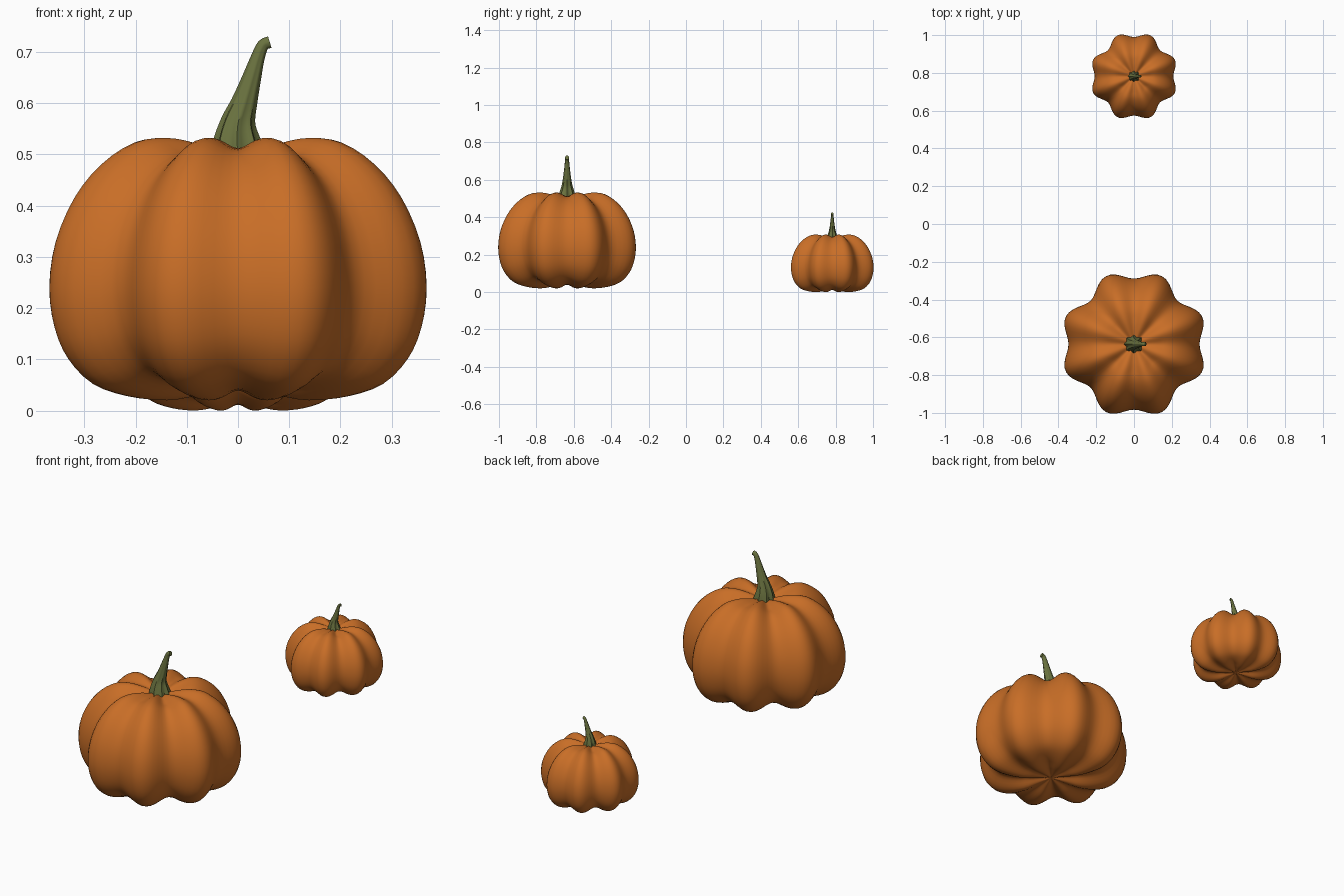
import bpy, bmesh, math
from mathutils import Vector

if "Cube" in bpy.data.objects:
    bpy.data.objects.remove(bpy.data.objects["Cube"])


def material(name, rgb):
    m = bpy.data.materials.new(name)
    m.diffuse_color = (*rgb, 1)
    m.use_nodes = True
    m.node_tree.nodes["Principled BSDF"].inputs["Base Color"].default_value = m.diffuse_color
    return m


ORANGE = material("pumpkin orange", (0.58, 0.155, 0.02))
GREEN = material("stem green", (0.145, 0.17, 0.05))


def skin(name, rings, mat, loc, scale):
    """Join closed rings of points into a capped, smooth-shaded mesh."""
    bm = bmesh.new()
    loops = [[bm.verts.new(p) for p in ring] for ring in rings]
    n = len(loops[0])
    for a, b in zip(loops, loops[1:]):
        for i in range(n):
            j = (i + 1) % n
            bm.faces.new((a[i], a[j], b[j], b[i]))
    bm.faces.new(loops[0][::-1])
    bm.faces.new(loops[-1])
    bmesh.ops.recalc_face_normals(bm, faces=bm.faces)
    me = bpy.data.meshes.new(name)
    bm.to_mesh(me)
    bm.free()
    me.materials.append(mat)
    ob = bpy.data.objects.new(name, me)
    bpy.context.collection.objects.link(ob)
    ob.location, ob.scale = loc, (scale,) * 3
    bpy.ops.object.select_all(action='DESELECT')
    ob.select_set(True)
    bpy.context.view_layer.objects.active = ob
    bpy.ops.object.shade_smooth_by_angle(angle=math.radians(50))
    return ob


def smooth_path(pts, steps):
    """Catmull-Rom interpolation through the given points."""
    pts = [Vector(p) for p in pts]
    ext = [2 * pts[0] - pts[1]] + pts + [2 * pts[-1] - pts[-2]]
    out = []
    for k in range(1, len(ext) - 2):
        a, b, c, d = ext[k - 1:k + 3]
        for s in range(steps):
            t = s / steps
            out.append(0.5 * (2 * b + (c - a) * t + (2 * a - 5 * b + 4 * c - d) * t * t
                              + (3 * b - a - 3 * c + d) * t ** 3))
    return out + [pts[-1]]


# Body profile (radius, height) at the lobes
BODY = [(0.004, 0.022), (0.08, 0.01), (0.15, 0.0), (0.23, 0.008), (0.30, 0.032),
        (0.35, 0.08), (0.378, 0.14), (0.389, 0.22), (0.376, 0.31), (0.338, 0.395),
        (0.283, 0.46), (0.215, 0.503), (0.15, 0.512), (0.09, 0.502), (0.04, 0.487),
        (0.004, 0.48)]
# Stem centre line (x, radius, z)
STEM = [(0, 0.05, 0.475), (-0.002, 0.041, 0.512), (0.001, 0.031, 0.545), (0.012, 0.024, 0.58),
        (0.027, 0.0175, 0.63), (0.039, 0.013, 0.67), (0.049, 0.0115, 0.693), (0.062, 0.0115, 0.699)]
MID = 0.25


def pumpkin(prefix, loc, scale):
    # Eight-lobed body
    rings = []
    for r, z in [tuple(p) for p in smooth_path(BODY, 3)]:
        ring = []
        for i in range(96):
            t = math.tau * i / 96
            f = (0.3625 - 0.0265 * math.cos(8 * t) + 0.011 * math.cos(4 * t)) / 0.389
            # heights shrink less near the axis so the grooves fade at the poles
            fz = 1 - (1 - f) * min(1, r / 0.15) * 0.75
            ring.append((r * f * math.cos(t), r * f * math.sin(t), MID + (z - MID) * fz))
        rings.append(ring)
    skin(prefix + "_body", rings, ORANGE, loc, scale)

    # Ribbed, leaning stem with a bent tip
    path = smooth_path(STEM, 3)
    rings = []
    for k, p in enumerate(path):
        a, b = path[max(k - 1, 0)], path[min(k + 1, len(path) - 1)]
        tan = Vector((b.x - a.x, 0, b.z - a.z)).normalized()
        side = Vector((tan.z, 0, -tan.x))
        rib = 0.12 * (1 - k / len(path))
        ring = []
        for i in range(32):
            t = math.tau * i / 32
            r = p.y * (1 + rib * math.cos(8 * t))
            ring.append(Vector((p.x, 0, p.z)) + side * r * math.cos(t)
                        + Vector((0, 0.9 * r * math.sin(t), 0)))
        rings.append(ring)
    skin(prefix + "_stem", rings, GREEN, loc, scale)


pumpkin("large_pumpkin", (0, -0.636, 0.02), 1.0)
pumpkin("small_pumpkin", (0, 0.782, 0.0), 0.6)
